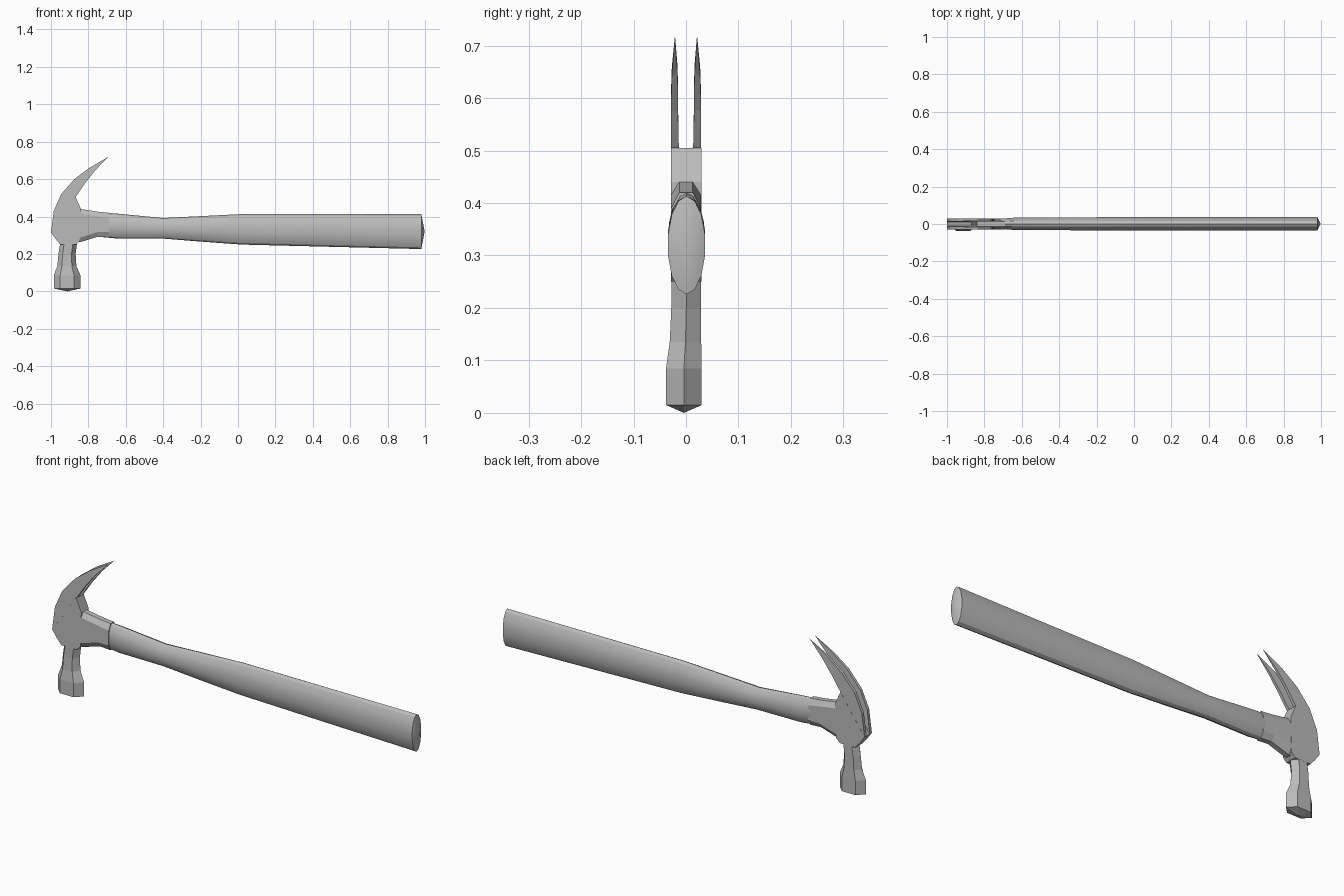
import bpy, bmesh
from math import cos, sin, pi, radians

cube = bpy.data.objects.get("Cube")
if cube:
    bpy.data.objects.remove(cube)

grey = bpy.data.materials.new("plain_grey")
grey.use_nodes = True
grey.diffuse_color = (0.5, 0.5, 0.5, 1)
grey.node_tree.nodes["Principled BSDF"].inputs["Base Color"].default_value = (0.5, 0.5, 0.5, 1)


def finish(name, bm, smooth=None):
    bmesh.ops.recalc_face_normals(bm, faces=bm.faces)
    mesh = bpy.data.meshes.new(name)
    bm.to_mesh(mesh)
    bm.free()
    mesh.materials.append(grey)
    obj = bpy.data.objects.new(name, mesh)
    bpy.context.collection.objects.link(obj)
    if smooth:
        bpy.ops.object.select_all(action='DESELECT')
        obj.select_set(True)
        bpy.context.view_layer.objects.active = obj
        bpy.ops.object.shade_smooth_by_angle(angle=radians(smooth))
    return obj


def loft(name, rings, start=None, end=None, smooth=None):
    """Skin a list of rings; each end is closed flat or drawn to a point."""
    bm = bmesh.new()
    loops = [[bm.verts.new(p) for p in ring] for ring in rings]
    n = len(loops[0])
    for a, b in zip(loops, loops[1:]):
        for i in range(n):
            j = (i + 1) % n
            bm.faces.new((a[i], a[j], b[j], b[i]))
    for loop, tip in ((loops[0], start), (loops[-1], end)):
        if tip:
            v = bm.verts.new(tip)
            for i in range(n):
                bm.faces.new((loop[i], loop[(i + 1) % n], v))
        else:
            bm.faces.new(loop)
    return finish(name, bm, smooth)


# Handle: oval sections along x (x, bottom, top, half width)
def oval(x, low, high, w, n=14):
    mid, h = (low + high) / 2, (high - low) / 2
    return [(x, 0.001 + w * sin(2 * pi * i / n), mid + h * cos(2 * pi * i / n))
            for i in range(n)]


grip = [(-0.75, 0.292, 0.424, 0.024), (-0.64, 0.282, 0.415, 0.034),
        (-0.4, 0.282, 0.392, 0.035), (-0.2, 0.266, 0.402, 0.036),
        (0.02, 0.25, 0.413, 0.036), (0.98, 0.226, 0.413, 0.036)]
loft("handle", [oval(*g) for g in grip], end=(0.998, 0.001, 0.32), smooth=25)


# Socket: chamfered sections joining head to handle
def chamfered(x, low, high, w, c):
    k = w * 0.45
    return [(x, -k, low), (x, k, low), (x, w, low + c), (x, w, high - c),
            (x, k, high), (x, -k, high), (x, -w, high - c), (x, -w, low + c)]


loft("socket", [chamfered(-0.87, 0.262, 0.445, 0.0285, 0.03),
                chamfered(-0.84, 0.264, 0.44, 0.0285, 0.025),
                chamfered(-0.75, 0.292, 0.426, 0.0285, 0.025),
                chamfered(-0.69, 0.288, 0.42, 0.0285, 0.03)])

# Cheek: the solid block of the head, with a ramp where the claw slot ends
cheek = [(-1, 0.315), (-0.975, 0.28), (-0.95, 0.25), (-0.865, 0.25),
         (-0.845, 0.27), (-0.84, 0.44), (-0.868, 0.505)]
loft("cheek", [[(x, y, z) for x, z in cheek] for y in (-0.0285, 0.0295)])

# Claw: two tapering prongs (outer point, inner point, inner y, outer y)
stations = [((-1, 0.315), (-0.868, 0.505), 0.012, 0.029),
            ((-0.985, 0.43), (-0.866, 0.507), 0.0135, 0.029),
            ((-0.945, 0.52), (-0.85, 0.53), 0.0145, 0.029),
            ((-0.875, 0.6), (-0.82, 0.575), 0.015, 0.029),
            ((-0.795, 0.66), (-0.765, 0.645), 0.016, 0.027)]
for label, side in (("back", 1), ("front", -1)):
    rings = [[(o[0], side * a, o[1]), (o[0], side * b, o[1]),
              (i[0], side * b, i[1]), (i[0], side * a, i[1])]
             for o, i, a, b in stations]
    loft(label + "_claw_prong", rings, end=(-0.692, side * 0.021, 0.72))


# Neck and striking face: six-sided sections going down (z, left, right, front, back)
def hexagon(z, x0, x1, y0, y1):
    a, b, m = x0 + (x1 - x0) * 0.24, x1 - (x1 - x0) * 0.24, (y0 + y1) / 2
    return [(x0, m, z), (a, y0, z), (b, y0, z), (x1, m, z), (b, y1, z), (a, y1, z)]


poll = [(0.29, -0.965, -0.845, -0.028, 0.029), (0.25, -0.952, -0.862, -0.028, 0.029),
        (0.2, -0.96, -0.868, -0.028, 0.029), (0.135, -0.966, -0.864, -0.031, 0.029),
        (0.085, -0.985, -0.842, -0.038, 0.03), (0.015, -0.985, -0.842, -0.038, 0.03)]
loft("neck_and_face", [hexagon(*p) for p in poll], end=(-0.912, -0.004, 0.0))
